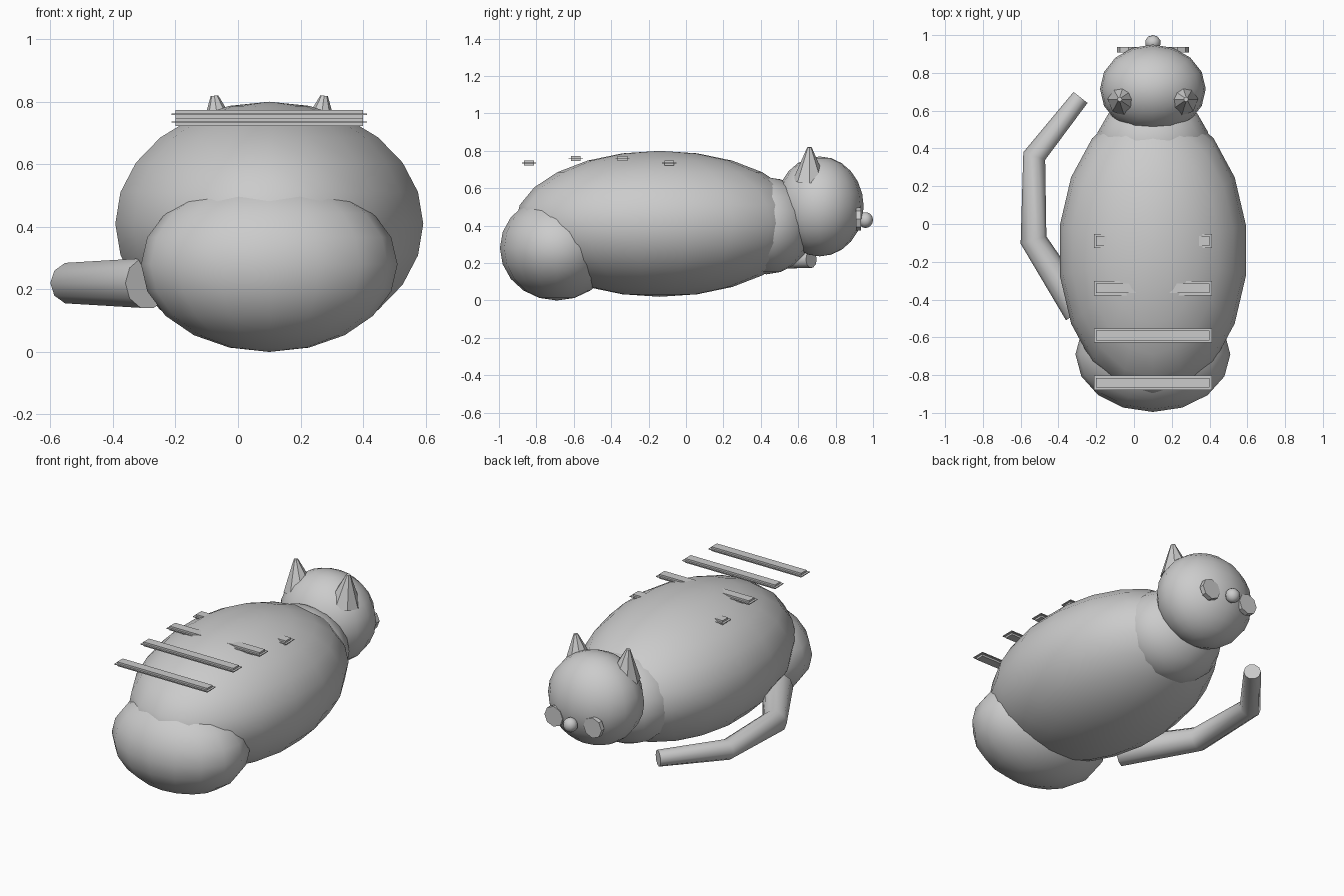
import bpy, bmesh, math
from mathutils import Vector, Matrix

if "Cube" in bpy.data.objects:
    bpy.data.objects.remove(bpy.data.objects["Cube"])

grey = bpy.data.materials.new("plain_grey")
grey.diffuse_color = (0.6, 0.6, 0.6, 1)
grey.use_nodes = True
grey.node_tree.nodes["Principled BSDF"].inputs["Base Color"].default_value = grey.diffuse_color
CX = 0.1  # the body's mirror line


def finish(name, bm, smooth=True):
    mesh = bpy.data.meshes.new(name)
    bmesh.ops.recalc_face_normals(bm, faces=bm.faces)
    bm.to_mesh(mesh)
    bm.free()
    mesh.materials.append(grey)
    ob = bpy.data.objects.new(name, mesh)
    bpy.context.collection.objects.link(ob)
    if smooth:
        bpy.ops.object.select_all(action='DESELECT')
        ob.select_set(True)
        bpy.context.view_layer.objects.active = ob
        bpy.ops.object.shade_smooth_by_angle(angle=math.radians(40))
    return ob


def ellipsoid(name, centre, radii, segments, rings):
    bm = bmesh.new()
    bmesh.ops.create_uvsphere(bm, u_segments=segments, v_segments=rings, radius=1,
                              matrix=Matrix.Translation(centre) @ Matrix.Diagonal((*radii, 1)))
    finish(name, bm)


def cone(name, matrix, r1, r2, depth, sides):
    bm = bmesh.new()
    bmesh.ops.create_cone(bm, cap_ends=True, segments=sides, radius1=r1, radius2=r2,
                          depth=depth, matrix=matrix)
    finish(name, bm)


def tube(name, path, sides=10):
    # path holds (x, y, z, radius); rings are mitred at the bends
    bm = bmesh.new()
    pts = [Vector(p[:3]) for p in path]
    rings = []
    for i, p in enumerate(pts):
        a = (p - pts[i - 1]).normalized() if i else None
        b = (pts[i + 1] - p).normalized() if i < len(pts) - 1 else None
        d = ((a or b) + (b or a)).normalized()
        side = d.cross(Vector((0, 0, 1))) / d.dot(a or b)
        r = path[i][3]
        rings.append([bm.verts.new(p + r * (side * math.cos(t) + Vector((0, 0, math.sin(t)))))
                      for t in (2 * math.pi * k / sides for k in range(sides))])
    for r0, r1 in zip(rings, rings[1:]):
        for k in range(sides):
            j = (k + 1) % sides
            bm.faces.new((r0[k], r0[j], r1[j], r1[k]))
    bm.faces.new(rings[0])
    bm.faces.new(rings[-1])
    finish(name, bm)


# Main masses
ellipsoid("body", (CX, -0.14, 0.41), (0.5, 0.775, 0.39), 18, 12)
ellipsoid("haunches", (CX, -0.69, 0.28), (0.41, 0.305, 0.28), 16, 10)
ellipsoid("chest", (CX, 0.43, 0.4), (0.3, 0.25, 0.26), 14, 10)
ellipsoid("head", (CX, 0.715, 0.503), (0.28, 0.235, 0.267), 16, 12)
ellipsoid("nose", (CX, 0.96, 0.43), (0.042, 0.04, 0.042), 10, 8)

# Ears and eyes, mirrored about the body's centre line
for s, side in ((-1, "left"), (1, "right")):
    ear = (Matrix.Translation((CX + s * 0.163, 0.66, 0.73))
           @ Matrix.Rotation(s * math.radians(8), 4, 'Y'))
    cone("ear_" + side, ear, 0.09, 0.012, 0.18, 8)
    eye = (Matrix.Translation((CX + s * 0.13, 0.922, 0.436))
           @ Matrix.Rotation(math.radians(-90), 4, 'X'))
    cone("eye_" + side, eye, 0.061, 0.061, 0.028, 8)

# Bent tail lying beside the body
tube("tail", [(-0.29, -0.465, 0.22, 0.083), (-0.532, -0.085, 0.22, 0.068),
              (-0.528, 0.36, 0.22, 0.058), (-0.283, 0.67, 0.22, 0.047)])

# Back stripes: bars with a thin rim around the middle
for i, (y, z) in enumerate(((-0.84, 0.735), (-0.59, 0.76), (-0.34, 0.76), (-0.09, 0.735))):
    bm = bmesh.new()
    for size in ((0.6, 0.052, 0.026), (0.625, 0.076, 0.004)):
        bmesh.ops.create_cube(bm, size=1, matrix=Matrix.Translation((CX, y, z))
                              @ Matrix.Diagonal((*size, 1)))
    finish(f"back_stripe_{i + 1}", bm, smooth=False)
